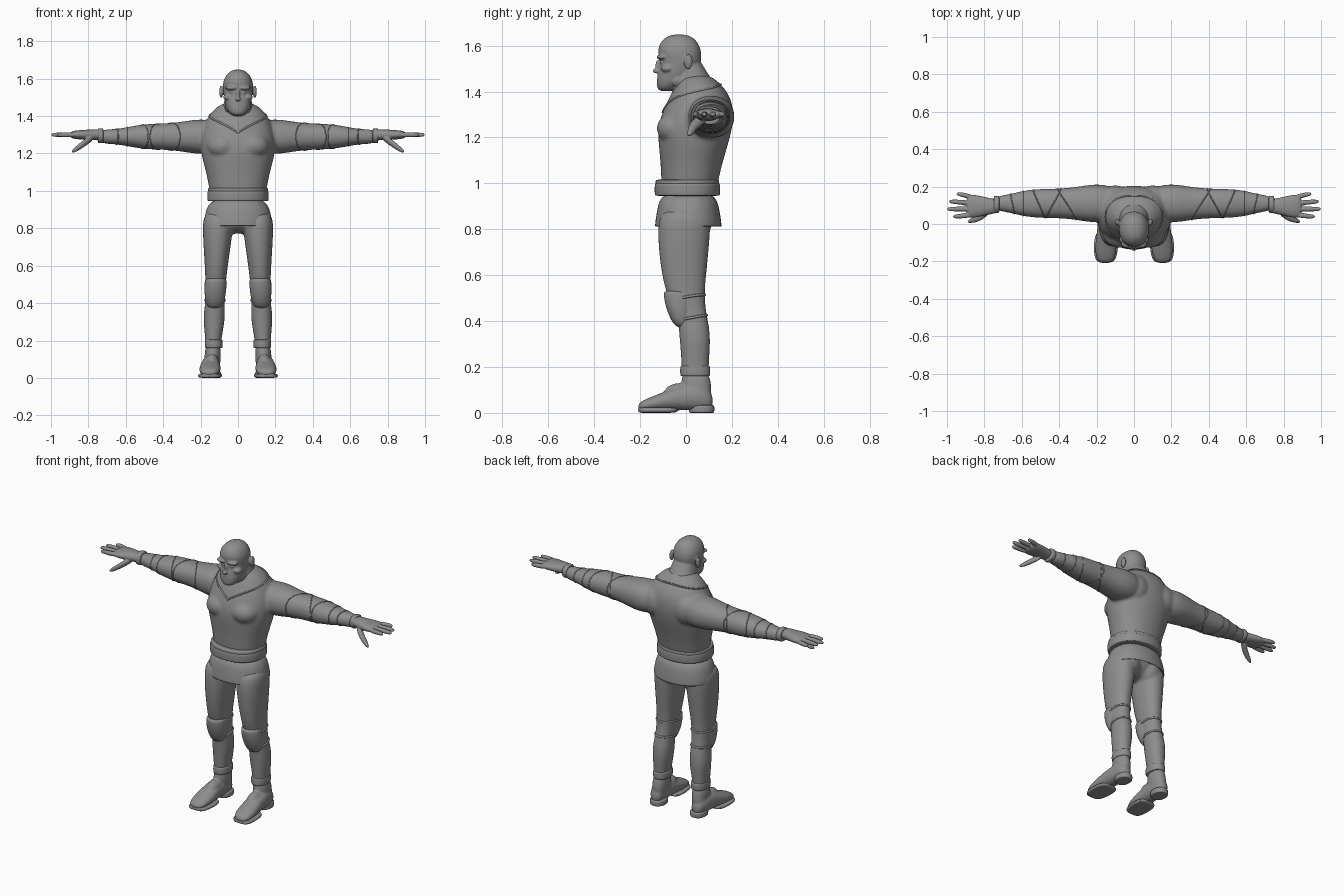
import bpy, bmesh, math
from mathutils import Vector, Matrix

cube = bpy.data.objects.get("Cube")
if cube:
    bpy.data.objects.remove(cube, do_unlink=True)

clay = bpy.data.materials.new("clay_grey")
clay.use_nodes = True
GREY = (.27, .27, .27, 1)
clay.diffuse_color = GREY
clay.node_tree.nodes["Principled BSDF"].inputs["Base Color"].default_value = GREY

# Where each lofting axis puts (position, first centre, second centre)
AXES = {"x": (0, 1, 2), "y": (1, 0, 2), "z": (2, 0, 1)}
BOTH = (1, -1)


def tube(bm, axis, rings, side=1, power=2.2, sides=16):
    """Closed loft; a ring is (position, centre, centre, radius, radius)."""
    along, across, up = AXES[axis]
    loops = []
    for position, centre_a, centre_b, radius_a, radius_b in rings:
        loop = []
        for i in range(sides):
            angle = math.tau * i / sides
            c, s = math.cos(angle), math.sin(angle)
            point = Vector()
            point[along] = position
            point[across] = centre_a + radius_a * math.copysign(abs(c) ** (2 / power), c)
            point[up] = centre_b + radius_b * math.copysign(abs(s) ** (2 / power), s)
            point.x *= side
            loop.append(bm.verts.new(point))
        loops.append(loop)
    for low, high in zip(loops, loops[1:]):
        for i in range(sides):
            j = (i + 1) % sides
            bm.faces.new((low[i], low[j], high[j], high[i]))
    bm.faces.new(loops[0])
    bm.faces.new(loops[-1])


def column(bm, profile, side=1, lean=lambda z: 0):
    """Upright loft from (height, depth centre, half width, half depth)."""
    tube(bm, "z", [(z, lean(z), y, wide, deep) for z, y, wide, deep in profile], side)


def ball(bm, centre, radii, side=1):
    place = Matrix.Translation((centre[0] * side, centre[1], centre[2]))
    bmesh.ops.create_uvsphere(bm, u_segments=16, v_segments=10, radius=1,
                              matrix=place @ Matrix.Diagonal((*radii, 1)))


def finish(name, bm, voxel=0, smooth=3):
    """Smooth the part; a voxel size fuses its overlapping pieces."""
    bmesh.ops.recalc_face_normals(bm, faces=bm.faces)
    for face in bm.faces:
        face.smooth = True
    mesh = bpy.data.meshes.new(name)
    bm.to_mesh(mesh)
    bm.free()
    mesh.materials.append(clay)
    obj = bpy.data.objects.new(name, mesh)
    bpy.context.collection.objects.link(obj)
    rounding = obj.modifiers.new("round", "SUBSURF")
    rounding.levels = rounding.render_levels = 2
    if voxel:
        fuse = obj.modifiers.new("fuse", "REMESH")
        fuse.mode = "VOXEL"
        fuse.voxel_size = voxel
        fuse.use_smooth_shade = True
        soften = obj.modifiers.new("soften", "SMOOTH")
        soften.factor = .5
        soften.iterations = smooth
    return obj


def band(name, axis, low, high, centre, radii, side=1, bevel=.004):
    """Short drum with softened rims, for belts, cuffs and heels."""
    bm = bmesh.new()
    steps = [(low, 5 * bevel), (low, bevel), (low + bevel, 0),
             (high - bevel, 0), (high, bevel), (high, 5 * bevel)]
    tube(bm, axis, [(at, *centre, radii[0] - inset, radii[1] - inset)
                    for at, inset in steps], side)
    finish(name, bm)


def seam(name, target, reach, path, width):
    """Raised line on a surface; path gives (axis point, outward direction)."""
    graph = bpy.context.evaluated_depsgraph_get()
    points = []
    for i in range(40):
        centre, outward = path(math.tau * i / 40)
        hit, where, _, _ = target.ray_cast(centre + outward * reach, -outward, depsgraph=graph)
        if hit:
            points.append(where)
    curve = bpy.data.curves.new(name, "CURVE")
    curve.dimensions = "3D"
    curve.bevel_depth = width
    curve.bevel_resolution = 2
    line = curve.splines.new("POLY")
    line.points.add(len(points) - 1)
    for spline_point, where in zip(line.points, points):
        spline_point.co = (*where, 1)
    line.use_cyclic_u = True
    curve.materials.append(clay)
    bpy.context.collection.objects.link(bpy.data.objects.new(name, curve))


# Shirt: torso, chest, shoulder blades and sleeves fused together
bm = bmesh.new()
column(bm, [(.93, .01, .15, .12), (1.05, .02, .16, .13), (1.15, .03, .19, .15), (1.25, .04, .21, .17),
            (1.35, .06, .19, .15), (1.42, .06, .15, .11), (1.48, .04, .08, .06)])
sleeve = [(.08, .09, .08), (.2, .11, .1), (.3, .09, .08), (.4, .08, .07),
          (.5, .08, .07), (.6, .07, .05), (.66, .05, .04), (.75, .04, .04)]
for side in BOTH:
    ball(bm, (.08, -.05, 1.24), (.09, .08, .07), side)
    ball(bm, (.1, .12, 1.29), (.1, .09, .1), side)
    tube(bm, "x", [(x, .11, 1.29, deep, tall) for x, deep, tall in sleeve], side)
shirt = finish("shirt", bm, .009, 6)


# Neckline and sleeve folds
def neckline(angle):
    height = 1.31 + .12 * math.sin(angle / 2) ** .8
    return Vector((0, .04, height)), Vector((math.sin(angle), -math.cos(angle), 0))


seam("neckline", shirt, .3, neckline, .005)
for side in BOTH:
    for x, lean in ((.36, .05), (.43, -.04), (.51, .03), (.59, 0), (.65, .01)):
        def fold(angle):
            return (Vector((side * (x + lean * math.cos(angle)), .11, 1.29)),
                    Vector((0, math.cos(angle), math.sin(angle))))
        seam("sleeve_fold", shirt, .15, fold, .003)

# Head with neck, nose, lips, chin, brow, cheeks, jaw, eyes and ears
bm = bmesh.new()
column(bm, [(1.4, -.09, .03, .03), (1.43, -.07, .06, .06), (1.48, -.04, .075, .085), (1.53, -.02, .08, .09),
            (1.58, -.03, .085, .1), (1.63, -.03, .06, .075), (1.65, -.03, .02, .03)])
column(bm, [(1.3, .05, .12, .11), (1.42, .04, .09, .1), (1.5, .01, .07, .07), (1.55, 0, .06, .06)])
ball(bm, (0, -.12, 1.51), (.01, .015, .03))
ball(bm, (0, -.13, 1.49), (.015, .016, .01))
ball(bm, (0, -.1, 1.425), (.034, .027, .024))
for lip in (1.453, 1.467):
    ball(bm, (0, -.11, lip), (.03, .017, .007))
for side in BOTH:
    ball(bm, (.034, -.105, 1.55), (.036, .025, .011), side)
    ball(bm, (.05, -.08, 1.5), (.03, .03, .018), side)
    ball(bm, (.05, -.03, 1.45), (.022, .04, .03), side)
    ball(bm, (.03, -.105, 1.527), (.014, .01, .007), side)
    ball(bm, (.09, .01, 1.53), (.011, .02, .034), side)
finish("head", bm, .005, 2)

# Hands and wrist cuffs
palm = [(.71, .035, .03), (.78, .045, .03), (.85, .065, .025), (.9, .06, .02)]
for side in BOTH:
    bm = bmesh.new()
    tube(bm, "x", [(x, .095, 1.3, wide, thick) for x, wide, thick in palm], side)
    for i, end in enumerate((.97, 1, .99, .95)):
        root, tip = .05 + .03 * i, .04 + .04 * i
        tube(bm, "x", [(.85, root, 1.3, .015, .015), (end - .02, tip, 1.3, .013, .013),
                       (end, tip, 1.3, .007, .007)], side)
    tube(bm, "x", [(.77, .08, 1.29, .03, .02), (.83, .03, 1.25, .02, .02),
                   (.87, .02, 1.22, .015, .015), (.89, .01, 1.21, .005, .007)], side)
    finish("hand", bm, .004, 2)
    band("wrist_cuff", "x", .72, .75, (.105, 1.295), (.047, .041), side)

# Tunic skirt with a hollow hem
bm = bmesh.new()
column(bm, [(.86, .01, .15, .12), (.81, .01, .18, .145), (.81, .01, .19, .15),
            (.88, .01, .18, .14), (.97, .01, .15, .12)])
finish("tunic_skirt", bm)

# Belt in two overlapping wraps
band("belt", "z", .946, 1, (0, .006), (.168, .146))
band("belt_upper_wrap", "z", .99, 1.016, (0, .006), (.164, .142))


# Trousers: both legs and the seat fused together
def leg_line(z):
    return .14 - .04 * z


bm = bmesh.new()
ball(bm, (0, 0, .86), (.15, .11, .09))
for side in BOTH:
    ball(bm, (.08, .04, .83), (.08, .075, .08), side)
    column(bm, [(.9, 0, .08, .11), (.8, -.01, .085, .12), (.6, -.01, .062, .1), (.5, 0, .055, .08),
                (.41, .03, .05, .065), (.33, .04, .062, .07), (.22, .04, .045, .06),
                (.14, .04, .04, .06)], side, leg_line)
trousers = finish("trousers", bm, .009, 4)

# Lower leg gear and boots
foot = [(-.21, .03, .015), (-.18, .055, .025), (-.1, .06, .04),
        (-.03, .05, .055), (.06, .05, .06), (.12, .03, .04)]
for side in BOTH:
    for height, depth in ((.505, 0), (.415, .025)):
        def strap(angle):
            return (Vector((side * leg_line(height), depth, height + .01 * math.sin(angle))),
                    Vector((math.cos(angle), math.sin(angle), 0)))
        seam("knee_strap", trousers, .1, strap, .006)

    bm = bmesh.new()
    column(bm, [(.37, -.01, .03, .03), (.4, -.015, .05, .05), (.46, -.03, .06, .06),
                (.52, -.03, .06, .07), (.535, -.03, .055, .065)], side, leg_line)
    finish("knee_pad", bm)

    band("ankle_cuff", "z", .16, .205, (.13, .04), (.049, .067), side)

    bm = bmesh.new()
    tube(bm, "y", [(y, .145 - .04 * y, .01 + tall, wide, tall) for y, wide, tall in foot], side)
    column(bm, [(.05, .05, .045, .065), (.12, .045, .045, .067), (.19, .04, .04, .06)], side, leg_line)
    ball(bm, (.14, -.03, .08), (.04, .07, .05), side)
    finish("boot", bm, .006, 5)

    # Sole follows the front of the foot, with a separate heel block
    bm = bmesh.new()
    tube(bm, "y", [(y, .145 - .04 * y, .012, wide + .007, .012) for y, wide, _ in foot[:4]], side, 4)
    finish("sole", bm)
    band("heel", "z", 0, .034, (.138, .068), (.048, .057), side)
